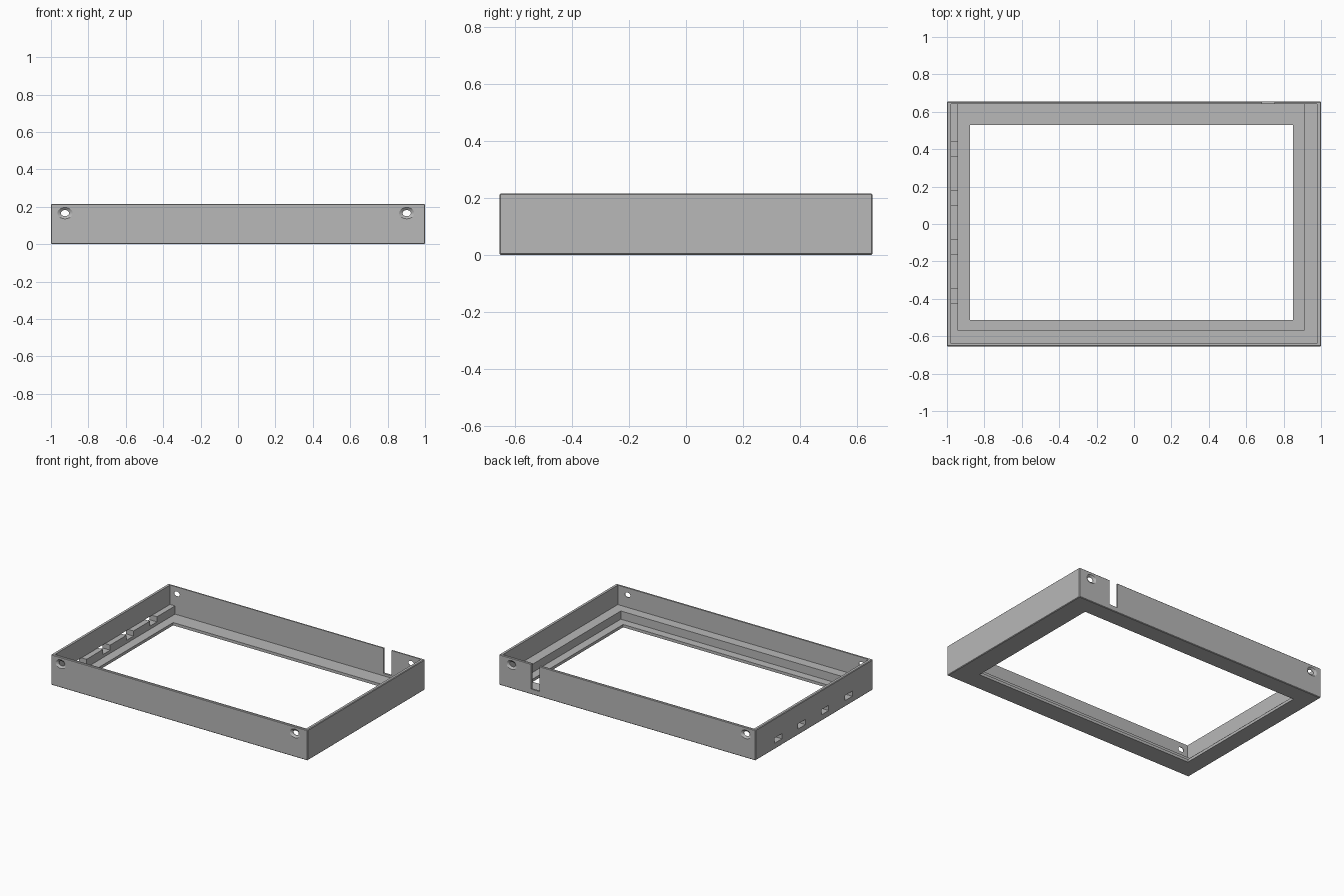
import bpy, bmesh
from math import pi
from mathutils import Matrix, Vector

if "Cube" in bpy.data.objects:
    bpy.data.objects.remove(bpy.data.objects["Cube"], do_unlink=True)

HALF_Y, HEIGHT = 0.654, 0.215
FLOOR, LEDGE, ABOVE = 0.02, 0.078, 0.4

grey = bpy.data.materials.new("mid grey")
grey.use_nodes = True
colour = (0.48, 0.48, 0.48, 1)
grey.diffuse_color = colour
grey.node_tree.nodes["Principled BSDF"].inputs["Base Color"].default_value = colour


def new_object(name, bm):
    mesh = bpy.data.meshes.new(name)
    bm.to_mesh(mesh)
    bm.free()
    mesh.materials.append(grey)
    ob = bpy.data.objects.new(name, mesh)
    bpy.context.collection.objects.link(ob)
    return ob


def box(name, x, y, z, bevel=0):
    """Box from three (low, high) ranges."""
    bm = bmesh.new()
    bmesh.ops.create_cube(bm, size=1)
    for v in bm.verts:
        v.co = Vector([(a + b) / 2 + c * (b - a) for (a, b), c in zip((x, y, z), v.co)])
    if bevel:
        bmesh.ops.bevel(bm, geom=bm.edges[:], offset=bevel, segments=1, affect='EDGES')
    return new_object(name, bm)


def screw_cutter(x, y, z, r_front, r_back, depth):
    """Slightly flattened cone or cylinder lying along y."""
    bm = bmesh.new()
    place = (Matrix.Translation((x, y, z)) @ Matrix.Diagonal((1, 1, 0.75, 1))
             @ Matrix.Rotation(-pi / 2, 4, 'X'))
    bmesh.ops.create_cone(bm, cap_ends=True, segments=32, radius1=r_front,
                          radius2=r_back, depth=depth, matrix=place)
    return new_object("screw_cutter", bm)


def cut(target, cutter):
    mod = target.modifiers.new("cut", 'BOOLEAN')
    mod.operation, mod.solver, mod.object = 'DIFFERENCE', 'EXACT', cutter
    bpy.context.view_layer.update()
    graph = bpy.context.evaluated_depsgraph_get()
    mesh = bpy.data.meshes.new_from_object(target.evaluated_get(graph))
    target.modifiers.clear()
    target.data = mesh
    bpy.data.objects.remove(cutter, do_unlink=True)


# Outer shell, hollowed in three steps: walls, ledge and window
bezel = box("bezel_frame", (-1, 1), (-HALF_Y, HALF_Y), (0, HEIGHT), bevel=0.004)
cut(bezel, box("wall_cutter", (-0.979, 0.979), (-0.638, 0.641), (LEDGE, ABOVE)))
cut(bezel, box("ledge_cutter", (-0.94, 0.908), (-0.57, 0.641), (FLOOR, ABOVE)))
cut(bezel, box("window_cutter", (-0.877, 0.85), (-0.513, 0.53), (-0.1, ABOVE)))

# Cable slot in the back wall
cut(bezel, box("slot_cutter", (0.685, 0.75), (0.6, 0.7), (0.037, ABOVE)))

# Four ports through the right wall, open across the ledge
for y in (-0.385, -0.122, 0.138, 0.4):
    cut(bezel, box("port_cutter", (-1.1, -0.92), (y - 0.04, y + 0.04), (0.042, 0.0785)))

# Countersunk screw holes, front and back
for x in (-0.925, 0.902):
    for side in (-1, 1):
        radii = (0.042, 0.022) if side < 0 else (0.022, 0.042)
        cut(bezel, screw_cutter(x, side * 0.649, 0.166, *radii, 0.012))
        cut(bezel, screw_cutter(x, side * 0.645, 0.166, 0.022, 0.022, 0.06))

bezel.data.name = "bezel_frame"
